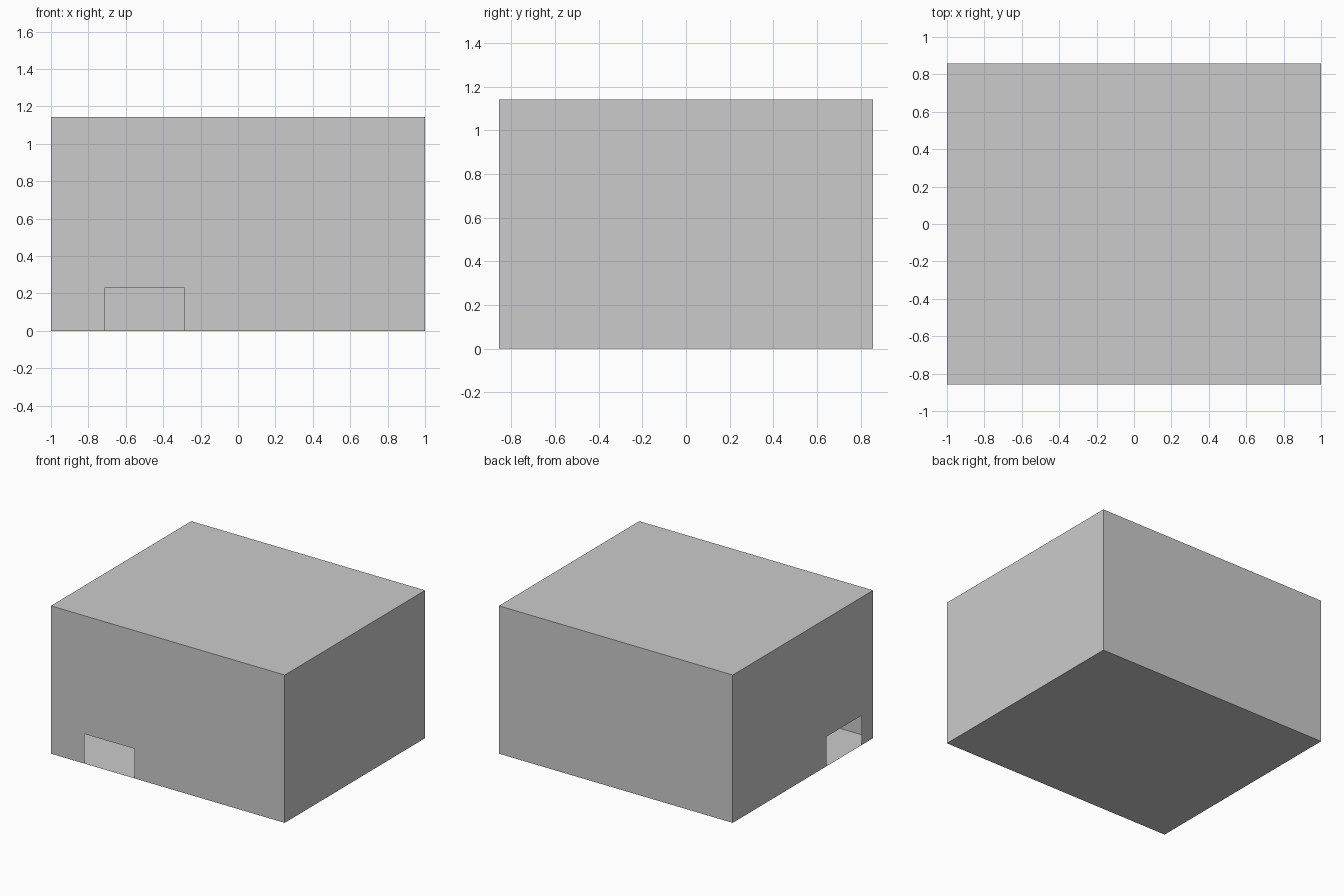
import bpy
from mathutils import Vector

if "Cube" in bpy.data.objects:
    bpy.data.objects.remove(bpy.data.objects["Cube"])

W, D, H = 2.0, 1.714, 1.143      # overall width, depth, height
DOOR_H = 0.229

X, Y, Z = Vector((1, 0, 0)), Vector((0, 1, 0)), Vector((0, 0, 1))


def panel(name, origin, u, v, width, height, door=None):
    """Thin flat panel facing u x v; origin is the middle of its lower edge."""
    a = width / 2
    outline = [(-a, 0)]
    if door:
        left, right = door
        outline += [(left, 0), (left, DOOR_H), (right, DOOR_H), (right, 0)]
    outline += [(a, 0), (a, height), (-a, height)]
    mesh = bpy.data.meshes.new(name)
    points = [Vector(origin) + u * s + v * t for s, t in outline]
    mesh.from_pydata(points, [], [range(len(points))])
    obj = bpy.data.objects.new(name, mesh)
    bpy.context.collection.objects.link(obj)
    return obj


# Walls, with a low doorway in the front and in the left side
panel("front_wall", (0, -D / 2, 0), X, Z, W, H, door=(-0.714, -0.286))
panel("back_wall", (0, D / 2, 0), -X, Z, W, H)
panel("right_wall", (W / 2, 0, 0), Y, Z, D, H)
panel("left_wall", (-W / 2, 0, 0), -Y, Z, D, H, door=(0.286, 0.714))

# Floor and flat roof
panel("floor", (0, -D / 2, 0), -X, Y, W, D)
panel("roof", (0, -D / 2, H), X, Y, W, D)
